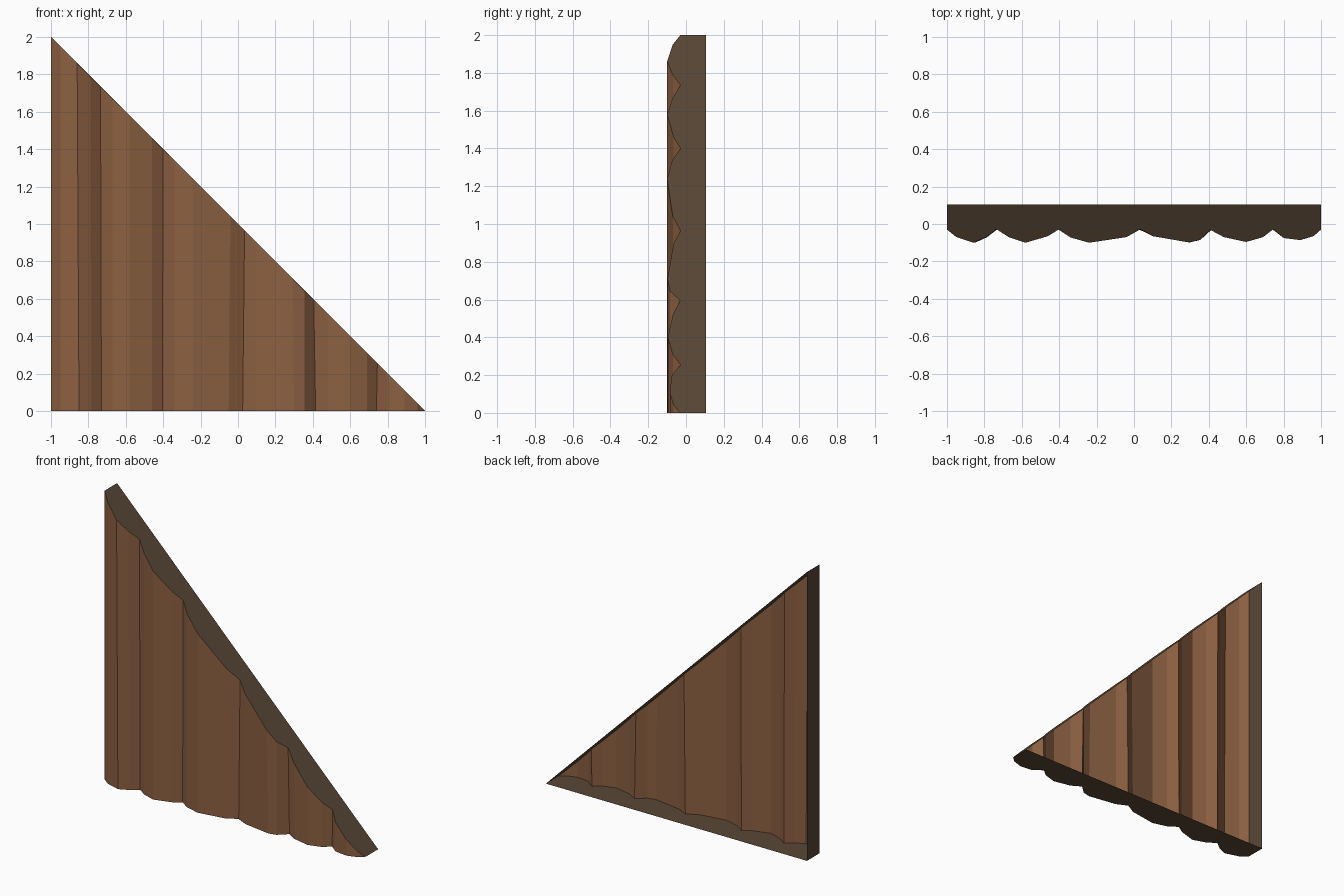
import bpy
import bmesh

cube = bpy.data.objects.get("Cube")
if cube:
    bpy.data.objects.remove(cube)


def make_material(name, colour):
    mat = bpy.data.materials.new(name)
    mat.use_nodes = True
    mat.diffuse_color = (*colour, 1)
    bsdf = mat.node_tree.nodes["Principled BSDF"]
    bsdf.inputs["Base Color"].default_value = (*colour, 1)
    bsdf.inputs["Roughness"].default_value = 0.9
    return mat


BARK, CUT = 0, 1
BACK = 0.105

# Scalloped front outline: x at the sloped cut, y, sideways lean towards the foot
outline = [
    (-1, -.03, 0), (-.95, -.07, 0), (-.86, -.1, .01), (-.79, -.07, .005),
    (-.735, -.028, .005), (-.67, -.07, 0), (-.58, -.1, 0), (-.46, -.065, 0),
    (-.4, -.028, -.005), (-.34, -.072, 0), (-.24, -.1, 0), (-.04, -.07, -.01),
    (.035, -.028, -.01), (.1, -.065, 0), (.29, -.098, .01), (.355, -.085, 0),
    (.405, -.03, .01), (.48, -.07, 0), (.6, -.096, 0), (.69, -.07, 0),
    (.745, -.028, -.005), (.8, -.075, 0), (.89, -.086, 0), (.96, -.065, 0),
    (1, -.03, 0),
]

bm = bmesh.new()
foot = [bm.verts.new((x + lean, y, 0)) for x, y, lean in outline]
rim = [bm.verts.new((x, y, 1 - x)) for x, y, _ in outline[:-1]] + [foot[-1]]
back_corner = bm.verts.new((-1, BACK, 0))
back_peak = bm.verts.new((-1, BACK, 2))
back_tip = bm.verts.new((1, BACK, 0))


def add_face(verts, material):
    face = bm.faces.new(list(dict.fromkeys(verts)))
    face.material_index = material


# Bark strips on the front
for i in range(len(outline) - 1):
    add_face([foot[i], foot[i + 1], rim[i + 1], rim[i]], BARK)

# Cut sides: underside, upright side and slope; the back stays open
add_face([back_corner, back_tip] + foot[::-1], CUT)
add_face([back_corner, foot[0], rim[0], back_peak], CUT)
add_face(rim + [back_tip, back_peak], CUT)

mesh = bpy.data.meshes.new("log_wall_gable")
bm.to_mesh(mesh)
bm.free()
mesh.materials.append(make_material("bark_brown", (.262, .117, .054)))
mesh.materials.append(make_material("dark_cut_wood", (.098, .063, .037)))
wall = bpy.data.objects.new("log_wall_gable", mesh)
bpy.context.collection.objects.link(wall)
